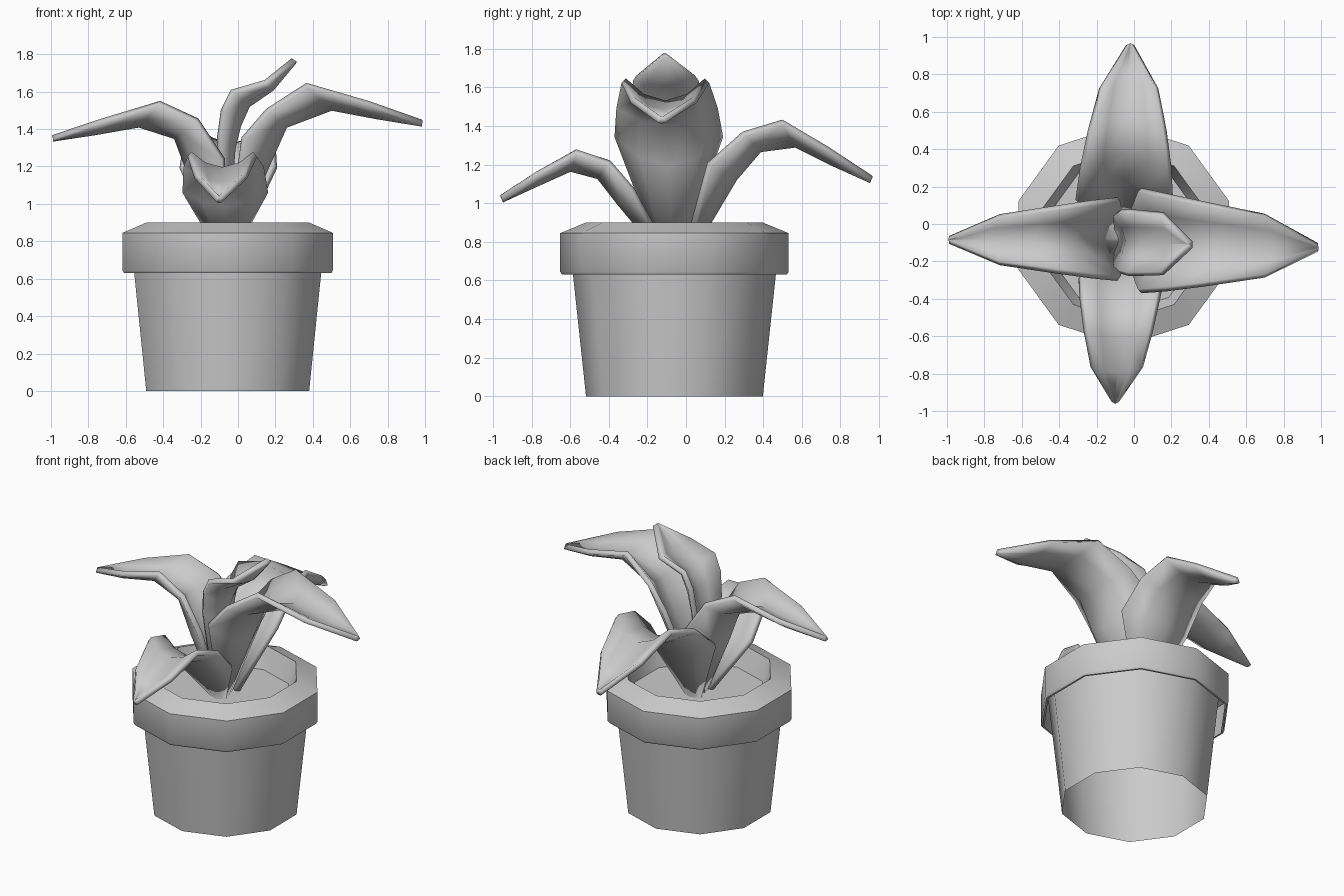
import bpy, bmesh, math
from mathutils import Vector

cube = bpy.data.objects.get("Cube")
if cube:
    bpy.data.objects.remove(cube, do_unlink=True)

grey = bpy.data.materials.new("plain_grey")
grey.use_nodes = True
colour = (0.6, 0.6, 0.6, 1)
grey.diffuse_color = colour
grey.node_tree.nodes["Principled BSDF"].inputs["Base Color"].default_value = colour


def add_object(name, bm):
    bmesh.ops.recalc_face_normals(bm, faces=bm.faces)
    mesh = bpy.data.meshes.new(name)
    bm.to_mesh(mesh)
    bm.free()
    obj = bpy.data.objects.new(name, mesh)
    bpy.context.collection.objects.link(obj)
    mesh.materials.append(grey)
    return obj


def smooth(obj, degrees):
    bpy.ops.object.select_all(action="DESELECT")
    bpy.context.view_layer.objects.active = obj
    obj.select_set(True)
    bpy.ops.object.shade_smooth_by_angle(angle=math.radians(degrees))


def skin(bm, rows, closed):
    """Join successive rows of vertices with quads."""
    count = len(rows[0])
    for a, b in zip(rows, rows[1:]):
        for i in range(count if closed else count - 1):
            j = (i + 1) % count
            bm.faces.new((a[i], a[j], b[j], b[i]))


# Ten-sided turned shell, optionally closed at the end of its profile
def build_ring(name, profile, cap_end, sides=10, centre=(-0.055, -0.06)):
    bm = bmesh.new()
    rows = []
    for radius, z in profile:
        ring = []
        for i in range(sides):
            a = math.pi / 2 + math.tau * i / sides
            ring.append(bm.verts.new((centre[0] + radius * math.cos(a),
                                      centre[1] + radius * math.sin(a), z)))
        rows.append(ring)
    skin(bm, rows, True)
    if cap_end:
        bm.faces.new(rows[-1])
    smooth(add_object(name, bm), 37)


# Open-bottomed wall, then the overhanging rim running in to the soil
build_ring("pot_wall", [(0.458, 0), (0.548, 0.84)], False)
build_ring("pot_rim_and_soil", [(0.57, 0.63), (0.582, 0.63), (0.592, 0.645), (0.592, 0.845),
                                (0.458, 0.9), (0.41, 0.76)], True)

LEAF_WIDTHS = (0.2, 1, 0.93, 0.8, 0.6, 0.05)
BUD_WIDTHS = (0.25, 0.9, 1, 1.05, 1, 0.07)


# Trough-shaped leaf: midrib and raised rims, as (outward distance, height)
def build_leaf(name, outward, half_width, side_start, side_end, midrib, rim,
               widths=LEAF_WIDTHS):
    out = Vector(outward)
    side = Vector((abs(out.y), abs(out.x), 0))
    bm = bmesh.new()
    rows = []
    for k, (m, e, w) in enumerate(zip(midrib, rim, widths)):
        shift = side_start + (side_end - side_start) * k / (len(widths) - 1)
        row = []
        for t in (-1, -0.55, 0, 0.55, 1):
            r, z = Vector(m).lerp(Vector(e), t * t)
            p = out * r + side * (shift + t * w * half_width)
            row.append(bm.verts.new((p.x, p.y, z)))
        rows.append(row)
    skin(bm, rows, False)
    obj = add_object(name, bm)
    solid = obj.modifiers.new("thickness", "SOLIDIFY")
    solid.thickness = 0.034
    solid.offset = 0
    smooth(obj, 50)


build_leaf("left_leaf", (1, 0, 0), 0.27, -0.08, -0.125,
           [(-0.03, 0.76), (0.15, 1.2), (0.25, 1.42), (0.5, 1.515), (0.74, 1.47), (0.985, 1.43)],
           [(-0.05, 0.76), (0.03, 1.35), (0.16, 1.5), (0.37, 1.635), (0.7, 1.535), (0.985, 1.435)])
build_leaf("right_leaf", (-1, 0, 0), 0.21, -0.08, -0.085,
           [(0.08, 0.76), (0.25, 1.15), (0.33, 1.36), (0.53, 1.425), (0.76, 1.385), (0.99, 1.35)],
           [(0.06, 0.76), (0.08, 1.24), (0.22, 1.45), (0.42, 1.54), (0.72, 1.445), (0.99, 1.355)])
build_leaf("front_leaf", (0, -1, 0), 0.22, -0.06, -0.1,
           [(0.14, 0.76), (0.34, 1), (0.45, 1.14), (0.6, 1.18), (0.78, 1.1), (0.955, 1.02)],
           [(0.11, 0.76), (0.28, 1.07), (0.4, 1.21), (0.57, 1.265), (0.77, 1.15), (0.955, 1.03)])
build_leaf("back_leaf", (0, 1, 0), 0.25, -0.06, -0.02,
           [(0.03, 0.76), (0.25, 1.13), (0.38, 1.28), (0.57, 1.305), (0.76, 1.21), (0.96, 1.12)],
           [(0, 0.76), (0.12, 1.2), (0.3, 1.36), (0.5, 1.42), (0.73, 1.28), (0.96, 1.13)])
build_leaf("centre_leaf", (1, 0, 0), 0.16, -0.085, -0.11,
           [(-0.07, 0.76), (-0.03, 1.3), (0, 1.42), (0.05, 1.53), (0.18, 1.62), (0.3, 1.765)],
           [(-0.09, 0.76), (-0.1, 1.35), (-0.08, 1.5), (-0.03, 1.6), (0.15, 1.65), (0.3, 1.77)],
           BUD_WIDTHS)
